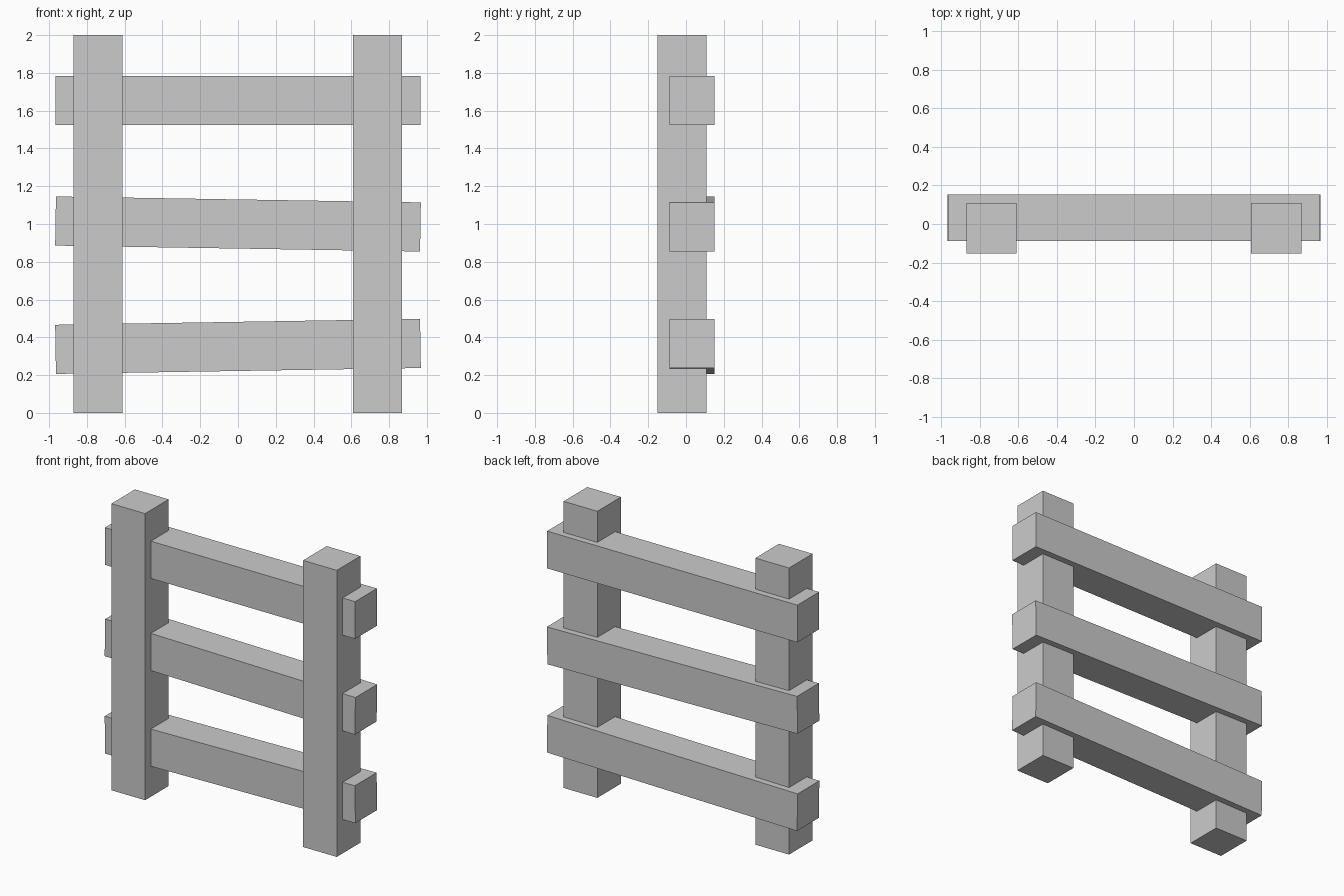
import bpy
from math import radians

if "Cube" in bpy.data.objects:
    bpy.data.objects.remove(bpy.data.objects["Cube"])


def beam(name, size, loc, tilt=0.0):
    """Square-edged timber; tilt is degrees about y (positive raises the right end)."""
    bpy.ops.mesh.primitive_cube_add(size=1, location=loc)
    ob = bpy.context.object
    ob.name = name
    ob.scale = size
    ob.rotation_euler.y = -radians(tilt)
    return ob


# Two upright posts
for side, x in (("left", -0.741), ("right", 0.739)):
    beam(f"{side}_post", (0.26, 0.26, 2.0), (x, -0.022, 1.0))

# Three cross rails set into the back of the posts, the lower two slightly crooked
for name, z, tilt in (("top", 1.653, 0), ("middle", 1.0, -0.93), ("bottom", 0.352, 0.93)):
    beam(f"{name}_rail", (1.932, 0.24, 0.26), (0, 0.032, z), tilt)
